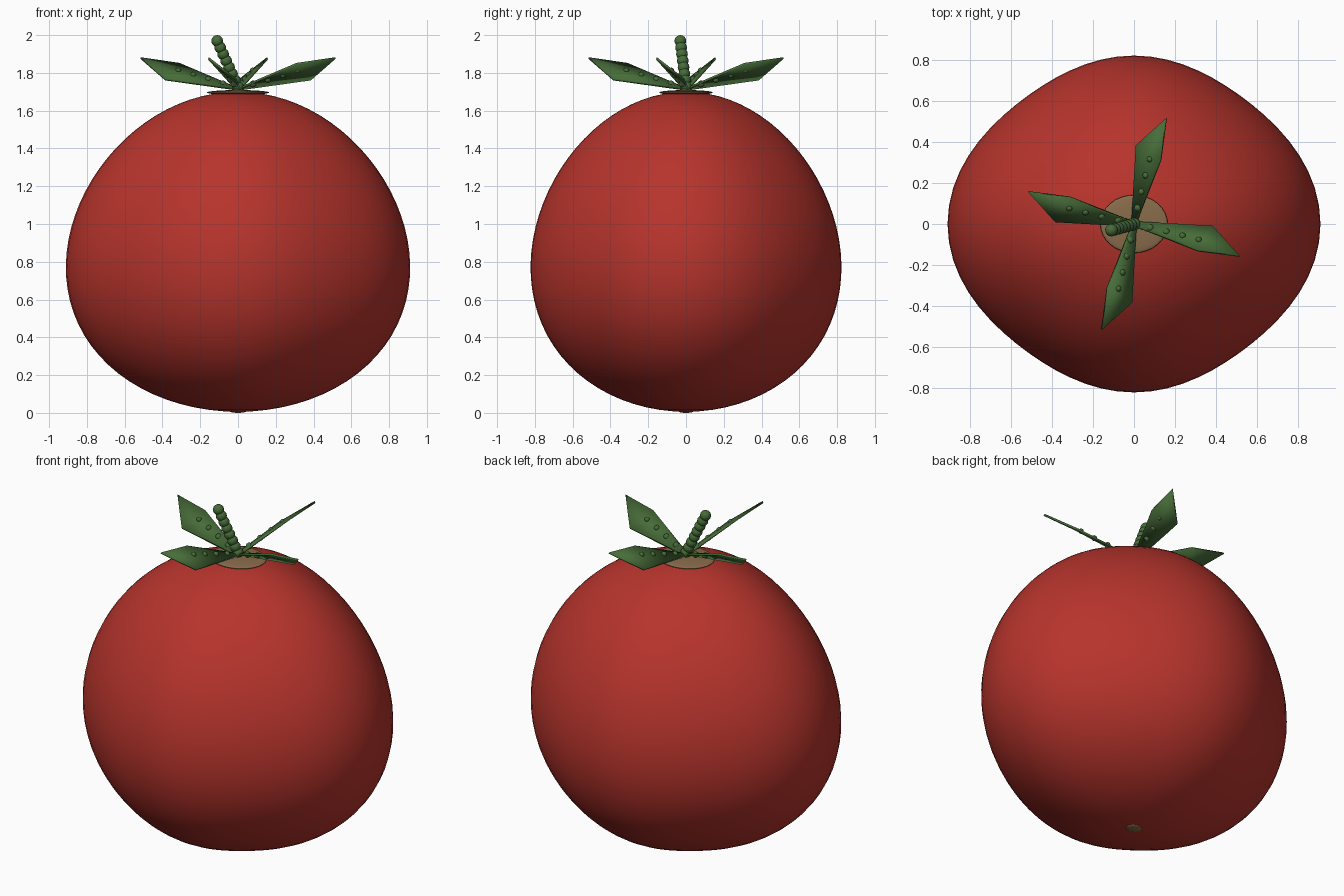
import bpy, bmesh
from math import cos, radians
from mathutils import Matrix, Vector

cube = bpy.data.objects.get("Cube")
if cube:
    bpy.data.objects.remove(cube, do_unlink=True)


def material(name, rgb):
    m = bpy.data.materials.new(name)
    m.use_nodes = True
    m.diffuse_color = (*rgb, 1)
    m.node_tree.nodes["Principled BSDF"].inputs["Base Color"].default_value = (*rgb, 1)
    return m


red = material("ripe red", (0.47, 0.034, 0.025))
green = material("leaf green", (0.062, 0.15, 0.04))
brown = material("scar brown", (0.25, 0.15, 0.07))


def finish(bm, name, mat):
    bmesh.ops.recalc_face_normals(bm, faces=bm.faces)
    for f in bm.faces:
        f.smooth = True
    mesh = bpy.data.meshes.new(name)
    bm.to_mesh(mesh)
    bm.free()
    mesh.materials.append(mat)
    ob = bpy.data.objects.new(name, mesh)
    bpy.context.collection.objects.link(ob)
    return ob


def ball(bm, centre, radius, scale=(1, 1, 1), segments=16):
    m = Matrix.Translation(centre) @ Matrix.Diagonal((*scale, 1))
    bmesh.ops.create_uvsphere(bm, u_segments=segments, v_segments=segments // 2,
                              radius=radius, matrix=m)


# Fruit: a sphere tapered towards the top with four faint lobes
bm = bmesh.new()
bmesh.ops.create_uvsphere(bm, u_segments=64, v_segments=40, radius=1)
for v in bm.verts:
    x, y, z = v.co
    angle = Vector((x, y)).angle_signed(Vector((1, 0)), 0)
    r = (0.84 + 0.044 * cos(2 * angle) + 0.023 * cos(4 * angle)) * (1 - 0.1 * z)
    v.co = (x * r, y * r, 0.853 + 0.847 * z)
finish(bm, "fruit_body", red)

# Stalk scar on top and blossom scar underneath
bm = bmesh.new()
ball(bm, (0, 0, 1.696), 0.165, (1, 0.86, 0.08), 32)
finish(bm, "stalk_scar", brown)
bm = bmesh.new()
ball(bm, (0, 0, 0.009), 0.045, (1, 0.9, 0.2), 20)
finish(bm, "blossom_scar", brown)

# Stalk: a leaning chain of beads
bm = bmesh.new()
for i in range(8):
    t = i / 7
    ball(bm, (-0.11 * t, -0.03 * t, 1.725 + 0.244 * t), 0.031)
finish(bm, "stalk", green)

# Leaves: four thin twisted blades, each with a row of beads on the midrib
outline = [(0, -0.012, 1.715), (0.31, -0.13, 1.848), (0.515, -0.157, 1.878),
           (0.385, -0.012, 1.765), (0, 0.012, 1.712)]
for i, side in enumerate(("left", "back", "right", "front")):
    turn = Matrix.Rotation(radians(90 * i), 4, 'Z')
    bm = bmesh.new()
    bm.faces.new([bm.verts.new(p) for p in outline])
    bmesh.ops.triangulate(bm, faces=bm.faces)
    bm.transform(turn)
    blade = finish(bm, side + "_leaf", green)
    solid = blade.modifiers.new("thickness", 'SOLIDIFY')
    solid.thickness = 0.012
    solid.offset = 0

    bm = bmesh.new()
    for k in range(1, 5):
        d = 0.079 * k
        ball(bm, (d, -0.245 * d, 1.718 + 0.3 * d), 0.019 - 0.001 * k, segments=12)
    bm.transform(turn)
    finish(bm, side + "_leaf_beads", green)
